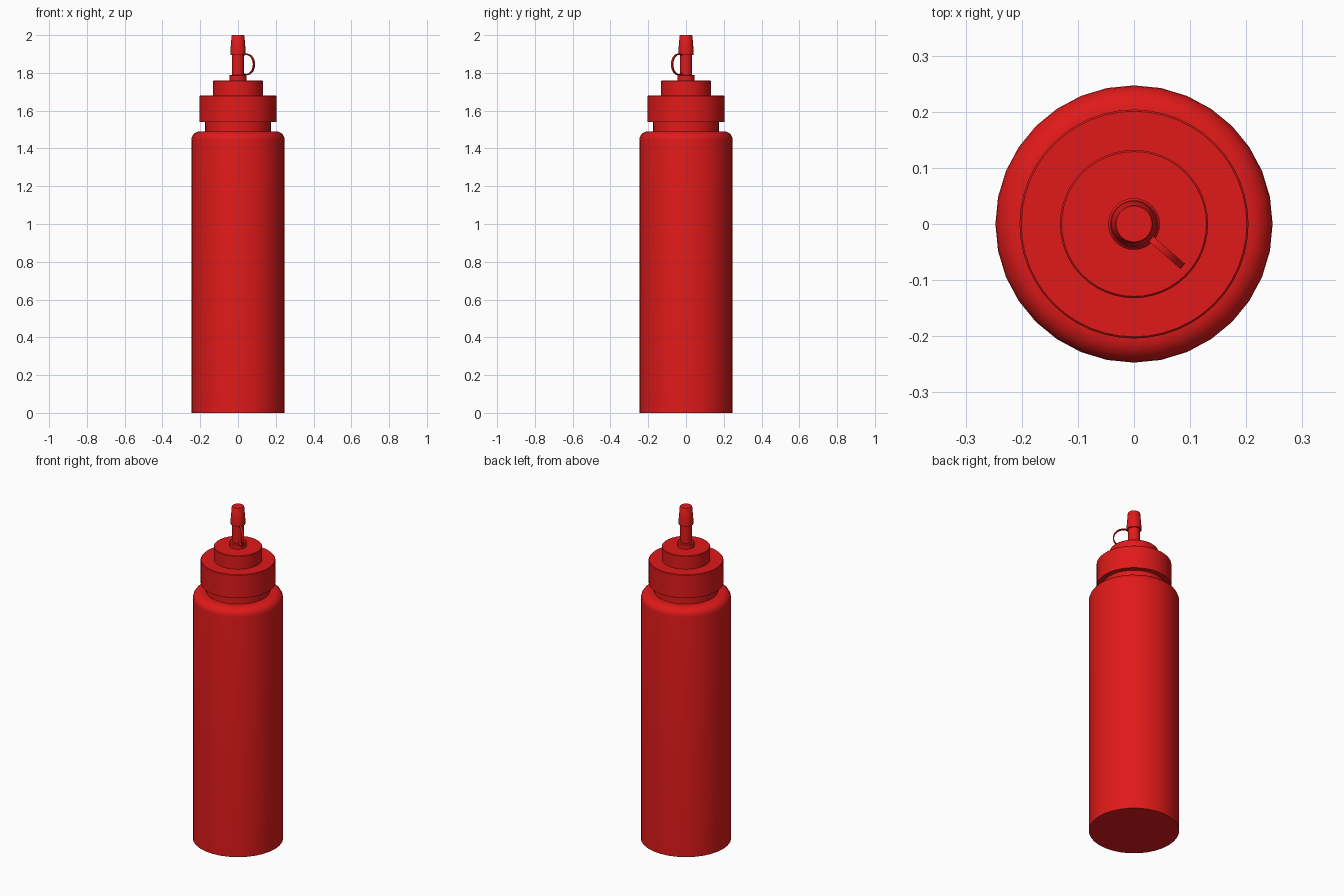
import bpy, bmesh, math
from mathutils import Matrix, Vector

if "Cube" in bpy.data.objects:
    bpy.data.objects.remove(bpy.data.objects["Cube"])

red = bpy.data.materials.new("red_plastic")
red.diffuse_color = (0.75, 0.01, 0.01, 1)
red.use_nodes = True
red.node_tree.nodes["Principled BSDF"].inputs["Base Color"].default_value = red.diffuse_color


def finish(name, bm, angle=35):
    bmesh.ops.recalc_face_normals(bm, faces=bm.faces[:])
    mesh = bpy.data.meshes.new(name)
    bm.to_mesh(mesh)
    bm.free()
    mesh.materials.append(red)
    ob = bpy.data.objects.new(name, mesh)
    bpy.context.collection.objects.link(ob)
    bpy.ops.object.select_all(action='DESELECT')
    ob.select_set(True)
    bpy.context.view_layer.objects.active = ob
    bpy.ops.object.shade_smooth_by_angle(angle=math.radians(angle))
    return ob


def lathe(name, profile, sides=32):
    """Turn (radius, z) points about z, capping both ends."""
    bm = bmesh.new()
    rings = []
    for r, z in profile:
        rings.append([bm.verts.new((r * math.cos(2 * math.pi * i / sides),
                                    r * math.sin(2 * math.pi * i / sides), z))
                      for i in range(sides)])
    for a, b in zip(rings, rings[1:]):
        for i in range(sides):
            j = (i + 1) % sides
            bm.faces.new((a[i], a[j], b[j], b[i]))
    bm.faces.new(rings[0][::-1])
    bm.faces.new(rings[-1])
    return finish(name, bm)


# bottle body with rounded shoulder and neck
R, TOP, F = 0.247, 1.49, 0.045
shoulder = [(R - F + F * math.cos(math.radians(a)), TOP - F + F * math.sin(math.radians(a)))
            for a in range(0, 91, 15)]
lathe("bottle_body", [(R, 0)] + shoulder + [(0.175, TOP), (0.175, 1.56)])

# screw cap: wide collar and raised step
lathe("screw_cap", [(0.204, 1.54), (0.204, 1.677), (0.201, 1.68), (0.132, 1.68),
                    (0.132, 1.757), (0.129, 1.76)], 48)

# nozzle: flange and stem
lathe("nozzle", [(0.046, 1.755), (0.046, 1.785), (0.042, 1.79), (0.033, 1.79), (0.033, 1.91)])

# tapered tip cover
lathe("tip_cover", [(0.041, 1.895), (0.041, 1.91), (0.034, 1.997), (0.032, 2.0)])

# thin strap looping from the flange up to the tip cover
bm = bmesh.new()
turn = Matrix.Rotation(math.radians(-41), 4, 'Z')
rings = []
for k in range(25):
    a = math.radians(-115 + 230 * k / 24)
    ring = []
    for rad, y in ((0.057, -0.006), (0.057, 0.006), (0.051, 0.006), (0.051, -0.006)):
        p = Vector((0.058 + rad * math.cos(a), y, 1.845 + rad * math.sin(a)))
        ring.append(bm.verts.new(turn @ p))
    rings.append(ring)
for a, b in zip(rings, rings[1:]):
    for i in range(4):
        j = (i + 1) % 4
        bm.faces.new((a[i], a[j], b[j], b[i]))
bm.faces.new(rings[0])
bm.faces.new(rings[-1])
finish("cover_strap", bm)
